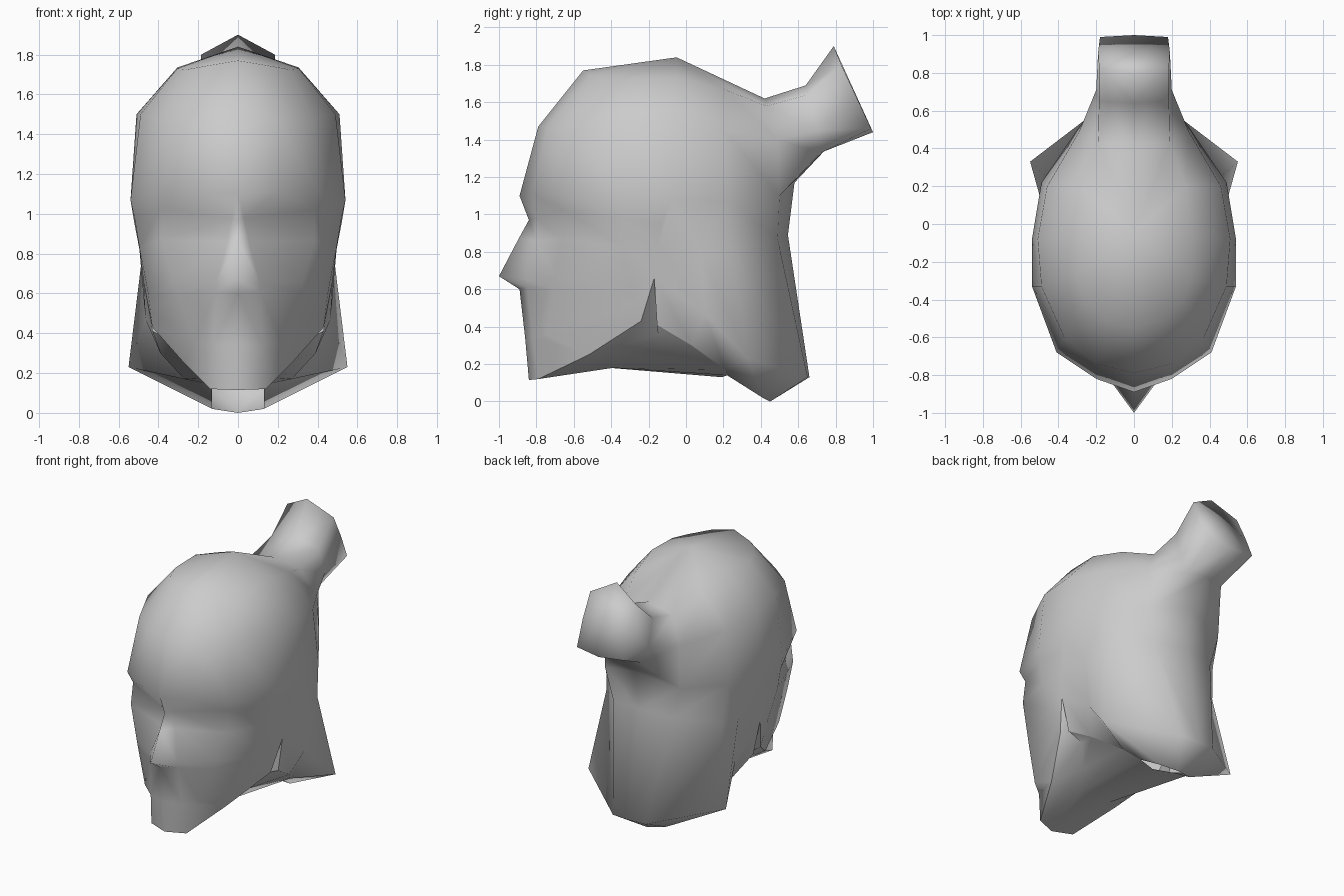
import bpy, bmesh, math

if "Cube" in bpy.data.objects:
    bpy.data.objects.remove(bpy.data.objects["Cube"])


def loft(bm, rows):
    """Skin rows of points, front centre to back centre; repeated points make triangles."""
    for a, b in zip(rows, rows[1:]):
        for i in range(len(a) - 1):
            pts = []
            for p in (a[i], a[i + 1], b[i + 1], b[i]):
                if p not in pts:
                    pts.append(p)
            if len(pts) > 2:
                bm.faces.new([bm.verts.new(p) for p in pts])


def build(name, patches, angle):
    """Make one object from half patches, mirrored across x."""
    bm = bmesh.new()
    for rows in patches:
        loft(bm, rows)
        loft(bm, [[(-x, y, z) for x, y, z in r] for r in rows])
    bmesh.ops.remove_doubles(bm, verts=bm.verts, dist=0.002)
    bmesh.ops.recalc_face_normals(bm, faces=bm.faces)
    mesh = bpy.data.meshes.new(name)
    bm.to_mesh(mesh)
    bm.free()
    ob = bpy.data.objects.new(name, mesh)
    bpy.context.collection.objects.link(ob)
    bpy.ops.object.select_all(action='DESELECT')
    ob.select_set(True)
    bpy.context.view_layer.objects.active = ob
    bpy.ops.object.shade_smooth_by_angle(angle=math.radians(angle))
    return ob


# Skull rings, front centre round to the back of the side
apex = (0, -.05, 1.84)
crown = [(0, -.55, 1.77), (.15, -.51, 1.745), (.26, -.40, 1.725), (.305, -.28, 1.73),
         (.305, -.05, 1.735), (.27, .2, 1.67), (.19, .43, 1.58)]
crown_back = (0, .42, 1.62)
temple = [(0, -.79, 1.47), (.20, -.74, 1.47), (.37, -.60, 1.48), (.49, -.33, 1.5),
          (.51, -.08, 1.5), (.46, .2, 1.45), (.29, .49, 1.40)]
brow = [(0, -.89, 1.10), (.20, -.82, 1.11), (.41, -.68, 1.10), (.54, -.33, 1.07),
        (.54, -.08, 1.07), (.49, .22, 1.07), (.30, .50, 1.10)]
nape = (0, .58, 1.17)
skull = [[apex] * 8, crown + [crown_back]]
sides = [crown, temple, brow]

# Face from brow to chin, with eye hollow and cheekbone, ending at the ear
ear = (.475, -.17, .66)
eye = [(0, -.84, .97), (.03, -.80, .98), (.385, -.65, 1.02), (.52, -.34, .98), (.52, -.13, .95)]
cheek = [(0, -.895, .87), (.055, -.80, .86), (.385, -.675, .87), (.495, -.34, .83), (.495, -.15, .82)]
nose = [(0, -1.0, .67), (.11, -.85, .65), (.325, -.70, .66), (.455, -.29, .62), ear]
lip = [(0, -.89, .60), (.11, -.85, .61), (.305, -.71, .60), (.45, -.28, .59), ear]
mouth = [(0, -.86, .34), (.125, -.82, .34), (.22, -.75, .36), (.44, -.26, .51), ear]
jaw = [(0, -.84, .115), (.14, -.79, .12), (.27, -.52, .25), (.43, -.24, .43), ear]
face = [brow[:5], eye, cheek, nose, lip, mouth, jaw]

# Hair at the back, flaring out to a corner on each side
flare, corner, tail_end = (.55, .33, .23), (.13, .65, .13), (0, .66, .13)
hair_edge = [ear, (.465, .10, .47), flare]
hair = [[brow[4], brow[5], brow[5], brow[6], nape],
        [cheek[4], (.48, .08, .80), (.46, .25, .80), (.24, .49, .87), (0, .545, .89)],
        hair_edge + [corner, tail_end]]
hair_edge_seam = [[brow[4], eye[4]], [cheek[4], cheek[4]]]
rim = hair_edge + [(.13, .41, .02)]
hair_under = [[flare, corner, tail_end], [flare, rim[3], (0, .45, 0)]]

# Inward fold of the hair towards the neck, open at the middle
fold = [(.43, -.155, .41), (.39, .03, .30), (.27, .21, .17), (.13, .22, .14)]

# Tied tail, half rings from root to end
tail = [[crown_back, crown[6], temple[6], brow[6], nape],
        [(0, .64, 1.69), (.185, .65, 1.64), (.20, .71, 1.45), (.14, .72, 1.33), (0, .74, 1.34)],
        [(0, .79, 1.90), (.185, .83, 1.80), (.19, .91, 1.63), (.18, .99, 1.46), (0, 1.0, 1.44)],
        [(0, .895, 1.67)] * 5]
build("head", [skull, sides, face, hair, hair_edge_seam, hair_under, [rim, fold], tail], 180)

# Neck recess between the jaw and the hair
neck_front = [(0, -.41, .18), (.12, -.39, .18), (.22, -.26, .25), (.32, -.15, .36), ear]
neck_side = [[ear, neck_front[3], neck_front[2]], [ear, fold[0], fold[1]]]
neck_base = [neck_front[:3], [(0, .19, .13), fold[3], fold[2]]]
neck_gap = [[neck_front[2], fold[1]], [fold[2], fold[2]]]
build("neck", [[jaw, neck_front], neck_side, neck_base, neck_gap], 60)
